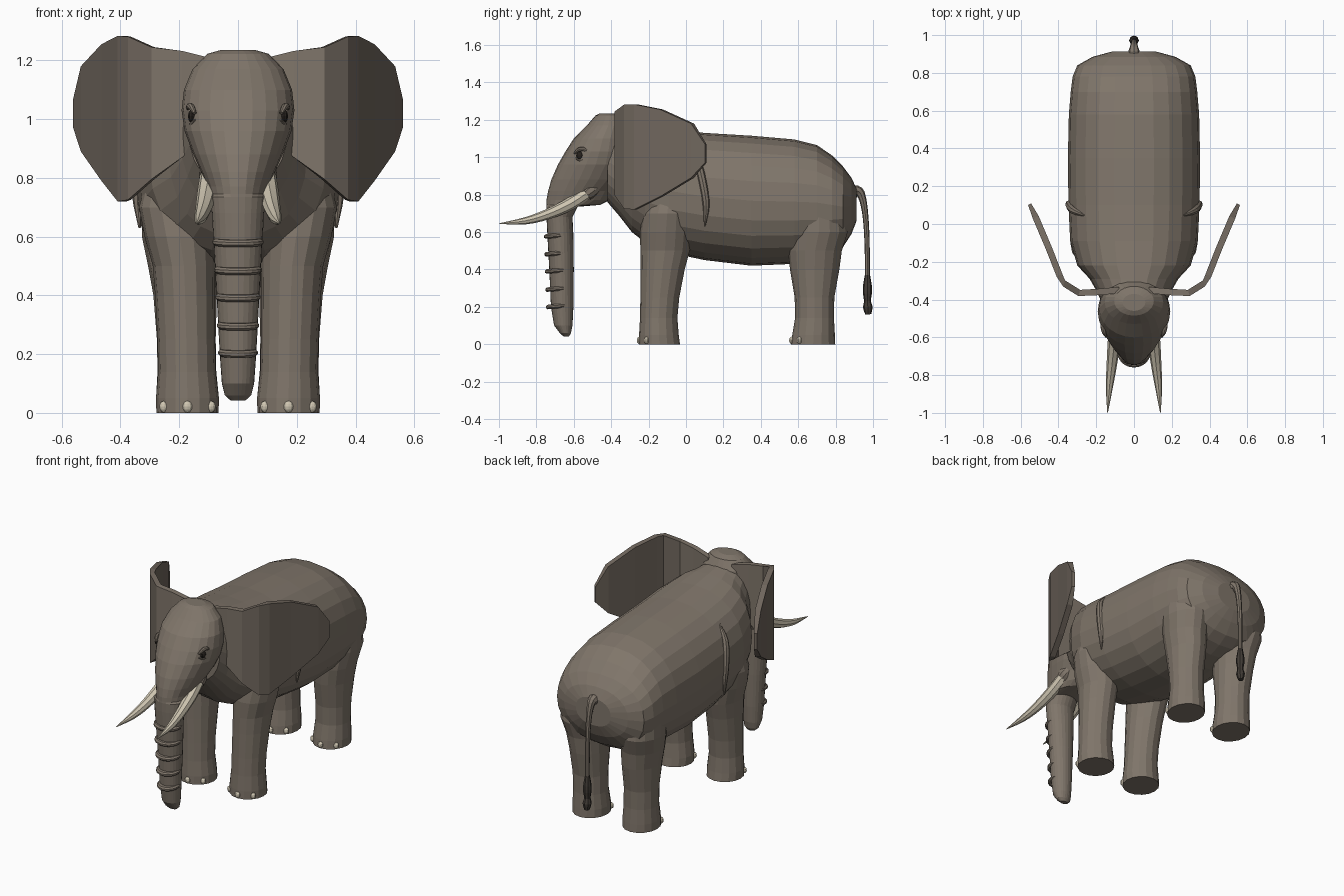
import bpy, bmesh, math
from mathutils import Vector

if "Cube" in bpy.data.objects:
    bpy.data.objects.remove(bpy.data.objects["Cube"])


def material(name, rgb):
    m = bpy.data.materials.new(name)
    m.diffuse_color = (*rgb, 1)
    m.use_nodes = True
    m.node_tree.nodes["Principled BSDF"].inputs["Base Color"].default_value = m.diffuse_color
    return m


HIDE = material("grey_brown_hide", (0.215, 0.18, 0.145))
EAR = material("dark_ear_hide", (0.165, 0.137, 0.112))
IVORY = material("ivory", (0.62, 0.56, 0.44))
DARK = material("dark_hair", (0.055, 0.046, 0.038))
EYE = material("eye_black", (0.02, 0.016, 0.013))


def finish(name, bm, mat, mirror=False, smooth=False):
    bmesh.ops.recalc_face_normals(bm, faces=bm.faces[:])
    me = bpy.data.meshes.new(name)
    bm.to_mesh(me)
    bm.free()
    ob = bpy.data.objects.new(name, me)
    bpy.context.collection.objects.link(ob)
    me.materials.append(mat)
    if mirror:
        mod = ob.modifiers.new("mirror", 'MIRROR')
        mod.use_mirror_merge = False
    if smooth:
        for p in me.polygons:
            p.use_smooth = True
    return ob


def ring(c, u, v, n, power=2.0):
    """Superellipse ring around c with half-axes u and v."""
    c, u, v = Vector(c), Vector(u), Vector(v)
    pts = []
    for i in range(n):
        a = 2 * math.pi * i / n
        ca, sa = math.cos(a), math.sin(a)
        e = 2 / power
        pts.append(c + u * math.copysign(abs(ca) ** e, ca) + v * math.copysign(abs(sa) ** e, sa))
    return pts


def loft(name, rings, mat, **kw):
    bm = bmesh.new()
    vs = [[bm.verts.new(p) for p in r] for r in rings]
    n = len(vs[0])
    for a, b in zip(vs, vs[1:]):
        for i in range(n):
            j = (i + 1) % n
            bm.faces.new((a[i], a[j], b[j], b[i]))
    bm.faces.new(vs[0])
    bm.faces.new(vs[-1])
    return finish(name, bm, mat, **kw)


def tube(name, path, mat, n=10, steps=3, **kw):
    """Tapered tube through (x, y, z, radius) points, interpolated smoothly."""
    p = [Vector(q) for q in path]
    p = [2 * p[0] - p[1]] + p + [2 * p[-1] - p[-2]]
    fine = []
    for i in range(1, len(p) - 2):
        for k in range(steps):
            t = k / steps
            a, b, c, d = p[i - 1:i + 3]
            fine.append(0.5 * (2 * b + (c - a) * t + (2 * a - 5 * b + 4 * c - d) * t * t
                               + (3 * b - a - 3 * c + d) * t ** 3))
    fine.append(p[-2])
    rings = []
    for i, q in enumerate(fine):
        tan = (fine[min(i + 1, len(fine) - 1)] - fine[max(i - 1, 0)]).to_3d().normalized()
        u = tan.cross(Vector((1, 0, 0)))
        u.normalize()
        v = tan.cross(u)
        r = max(q.w, 0.002)
        rings.append(ring(q.to_3d(), u * r, v * r, n))
    return loft(name, rings, mat, **kw)


def blobs(name, items, mat, **kw):
    """Small ellipsoids given as (centre, radii)."""
    bm = bmesh.new()
    for c, s in items:
        new = bmesh.ops.create_uvsphere(bm, u_segments=10, v_segments=6, radius=1)["verts"]
        for v in new:
            v.co = Vector(c) + Vector((v.co.x * s[0], v.co.y * s[1], v.co.z * s[2]))
    return finish(name, bm, mat, **kw)


# Barrel body: y, bottom, top, half width
BODY = [(-.42, .76, 1.20, .17), (-.36, .69, 1.19, .195), (-.29, .60, 1.18, .235),
        (-.22, .545, 1.17, .30), (-.09, .49, 1.15, .338), (.10, .45, 1.13, .347),
        (.35, .42, 1.115, .35), (.58, .43, 1.095, .345), (.70, .45, 1.065, .335),
        (.78, .48, 1.01, .325), (.84, .52, .95, .30), (.885, .59, .89, .22), (.912, .66, .83, .12)]
loft("body", [ring((0, y, (a + b) / 2), (w, 0, 0), (0, 0, (b - a) / 2), 24, 2.25)
              for y, a, b, w in BODY], HIDE)

# Head flowing into the trunk: z, front y, back y, half width
HEAD = [(1.235, -.46, -.37, .06), (1.222, -.485, -.33, .105), (1.17, -.53, -.30, .155),
        (1.10, -.60, -.29, .184), (1.03, -.645, -.28, .192), (.96, -.685, -.28, .182),
        (.88, -.72, -.32, .152), (.82, -.737, -.38, .125), (.77, -.746, -.41, .105),
        (.745, -.747, -.46, .098), (.735, -.747, -.58, .094), (.68, -.746, -.607, .089),
        (.58, -.741, -.602, .083), (.40, -.731, -.60, .073), (.20, -.722, -.602, .062),
        (.10, -.705, -.607, .055), (.06, -.675, -.615, .045), (.042, -.655, -.625, .025)]
loft("head_and_trunk", [ring((0, (f + b) / 2, z), (w, 0, 0), (0, (b - f) / 2, 0), 24)
                        for z, f, b, w in HEAD], HIDE)

# Raised folds across the front of the trunk
for i, z in enumerate((.582, .487, .395, .298, .205)):
    w, y = .059 + .065 * z * .62, -.664 - .02 * z
    rings = []
    for dz, grow in ((-.012, -.002), (-.005, .006), (.004, .006), (.012, -.002)):
        rings.append(ring((0, y - .009, z + dz), (w - .008 + grow + .01 * z, 0, 0),
                          (0, .064 + .009 * z + grow, .006), 20))
    loft(f"trunk_fold_{i + 1}", rings, HIDE)

# Ears: columns bending outward and back: x, y, top, bottom
COLS = [(.08, -.35, 1.205, .96), (.19, -.36, 1.232, .87), (.29, -.365, 1.245, .795),
        (.37, -.315, 1.281, .725), (.395, -.27, 1.283, .72), (.45, -.13, 1.255, .79),
        (.52, .035, 1.18, .89), (.553, .105, 1.07, .97)]
bm = bmesh.new()
grid = []
for i, (x, y, t, b) in enumerate(COLS):
    edge_r = .017 if i < len(COLS) - 1 else .009
    nrm = Vector((.85, -.45, 0)) if i > 3 else Vector((.3 * (i > 1), -1, 0))
    nrm.normalize()
    zs = [b + (t - b) * k / 4 for k in range(5)]
    front = [bm.verts.new(Vector((x, y, z)) + nrm * edge_r) for z in zs]
    back = [bm.verts.new(Vector((x, y, z)) - nrm * edge_r) for z in reversed(zs)]
    grid.append(front + back)
for i, (a, b) in enumerate(zip(grid, grid[1:])):
    for k in range(10):
        j = (k + 1) % 10
        bm.faces.new((a[k], a[j], b[j], b[k])).material_index = int(i >= 2)
bm.faces.new(grid[0])
bm.faces.new(grid[-1]).material_index = 1
finish("ears", bm, HIDE, mirror=True).data.materials.append(EAR)

# Legs: z, centre x, centre y, half width, half depth
FRONT = [(0, .172, -.142, .106, .11), (.05, .172, -.145, .107, .106), (.14, .174, -.146, .098, .1),
         (.25, .176, -.14, .098, .104), (.40, .18, -.125, .102, .118), (.50, .184, -.112, .106, .132),
         (.60, .198, -.108, .12, .138), (.70, .215, -.10, .122, .13), (.80, .21, -.09, .1, .1)]
REAR = [(0, .172, .68, .106, .118), (.05, .172, .682, .107, .114), (.14, .174, .687, .1, .104),
        (.25, .176, .687, .1, .106), (.40, .18, .688, .108, .132), (.50, .188, .69, .118, .143),
        (.60, .20, .71, .127, .155), (.70, .205, .71, .12, .14), (.80, .20, .70, .1, .11)]
for label, rows in (("front", FRONT), ("rear", REAR)):
    loft(label + "_legs", [ring((cx, cy, z), (rx, 0, 0), (0, ry, 0), 16)
                           for z, cx, cy, rx, ry in rows], HIDE, mirror=True)
    z, cx, cy, rx, ry = rows[0]
    nails = []
    for deg in (-50, 0, 50):
        a = math.radians(deg)
        nails.append(((cx + .104 * math.sin(a), cy - (ry - .003) * math.cos(a), .021),
                      (.017, .014, .02)))
    blobs(label + "_toenails", nails, IVORY, mirror=True)

# Tusks with hide sockets
tube("tusks", [(.095, -.52, .815, .034), (.105, -.62, .75, .034), (.117, -.74, .695, .028),
               (.13, -.86, .66, .019), (.14, -.997, .645, .002)], IVORY, n=8, mirror=True)
tube("tusk_sockets", [(.085, -.47, .85, .03), (.092, -.51, .823, .042), (.097, -.535, .803, .038)],
     HIDE, mirror=True)

# Eyes with lids and brow
blobs("eyes", [((.157, -.567, 1.01), (.014, .02, .022))], EYE, mirror=True)
tube("upper_eyelids", [(.165, -.515, 1.02, .006), (.166, -.545, 1.042, .011),
                       (.158, -.575, 1.04, .011), (.147, -.597, 1.02, .006)], HIDE, n=8, mirror=True)
tube("lower_eyelids", [(.165, -.535, .998, .004), (.158, -.567, .984, .008),
                       (.145, -.592, .998, .004)], HIDE, n=8, mirror=True)

# Skin fold behind each shoulder
tube("shoulder_folds", [(.26, .045, 1.03, .006), (.318, .07, .95, .02), (.34, .095, .84, .021),
                        (.343, .108, .74, .018), (.335, .10, .63, .004)], HIDE, n=8, mirror=True)

# Tail and hair tuft
tube("tail", [(0, .87, .80, .045), (0, .915, .82, .03), (0, .94, .79, .021), (0, .958, .70, .016),
              (0, .968, .55, .014), (0, .97, .34, .013)], HIDE, n=8)
tube("tail_tuft", [(0, .97, .37, .014), (0, .97, .31, .024), (0, .97, .27, .024),
                   (0, .97, .23, .018), (0, .972, .20, .026), (0, .974, .16, .016)], DARK, n=8, steps=2)
